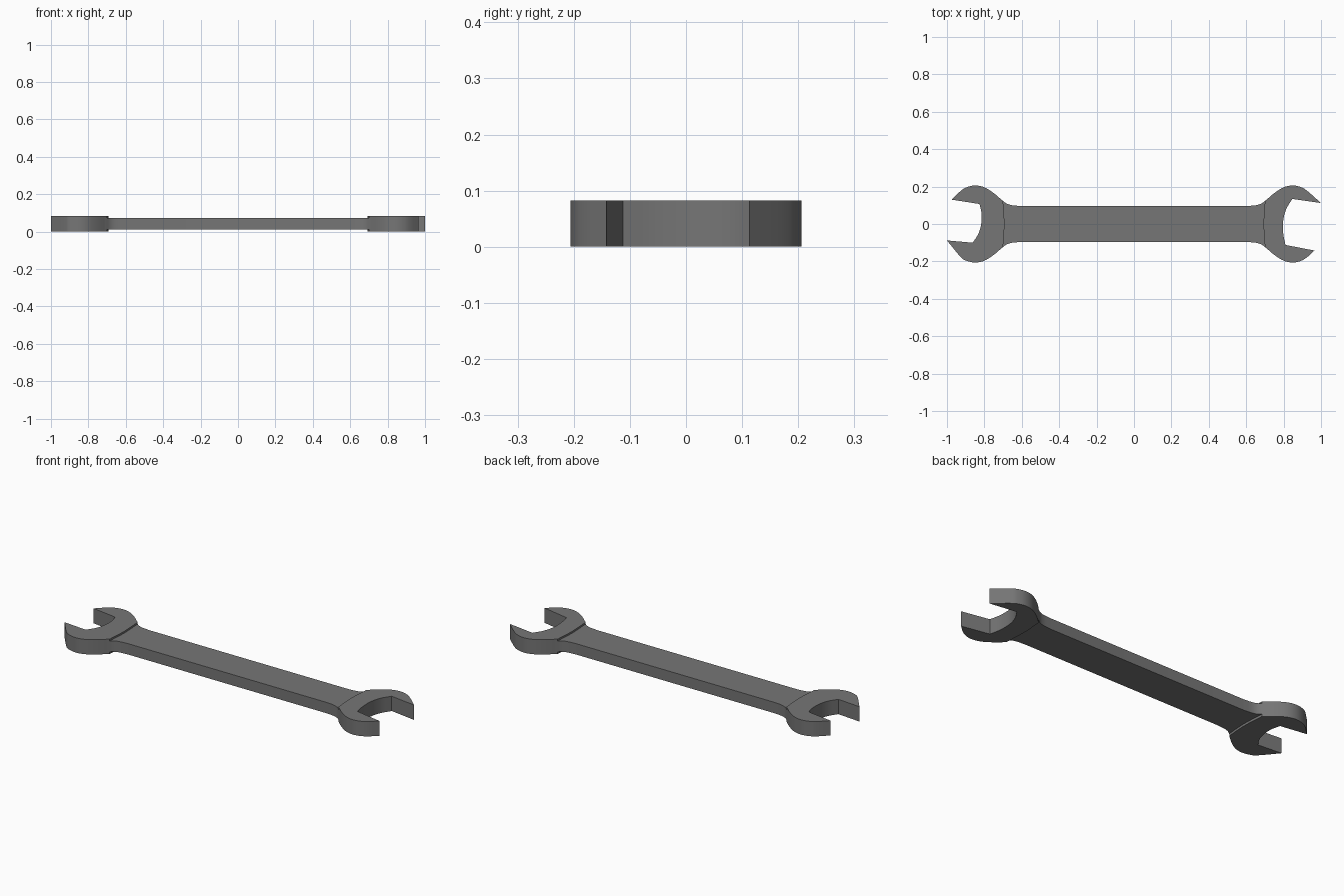
import bpy, bmesh
from mathutils import Vector

cube = bpy.data.objects.get("Cube")
if cube:
    bpy.data.objects.remove(cube, do_unlink=True)

steel = bpy.data.materials.new("dark steel grey")
steel.use_nodes = True
GREY = (0.18, 0.18, 0.18, 1)
steel.diffuse_color = GREY
steel.node_tree.nodes["Principled BSDF"].inputs["Base Color"].default_value = GREY


def spline(points, steps=5):
    """Smooth curve through all the points."""
    p = [Vector(q) for q in points]
    p = [2 * p[0] - p[1]] + p + [2 * p[-1] - p[-2]]
    out = []
    for a, b, c, d in zip(p, p[1:], p[2:], p[3:]):
        for i in range(steps):
            t = i / steps
            out.append(0.5 * (2 * b + (c - a) * t + (2 * a - 5 * b + 4 * c - d) * t ** 2
                              + (3 * b - a - 3 * c + d) * t ** 3))
    return out + [p[-2]]


def prism(name, outline, z0, z1):
    """Extrude a flat outline between two heights."""
    bm = bmesh.new()
    base = bm.faces.new([bm.verts.new((q[0], q[1], z0)) for q in outline])
    top = bmesh.ops.extrude_face_region(bm, geom=[base])["geom"]
    bmesh.ops.translate(bm, vec=(0, 0, z1 - z0),
                        verts=[v for v in top if isinstance(v, bmesh.types.BMVert)])
    bmesh.ops.recalc_face_normals(bm, faces=bm.faces)
    mesh = bpy.data.meshes.new(name)
    bm.to_mesh(mesh)
    bm.free()
    mesh.materials.append(steel)
    obj = bpy.data.objects.new(name, mesh)
    bpy.context.collection.objects.link(obj)
    bpy.ops.object.select_all(action='DESELECT')
    obj.select_set(True)
    bpy.context.view_layer.objects.active = obj
    bpy.ops.object.shade_smooth_by_angle(angle=0.5)


def head(name, side, tip_high, tip_low, throat):
    """Open jaw: rounded back, curved neck edge and a slanted mouth."""
    def cheek(sy, tip):
        corner = [(0.925, 0.178), (0.89, 0.198), (0.847, 0.206), (0.80, 0.196),
                  (0.75, 0.165), (0.70, 0.122)]
        return spline([tip] + [(side * x, sy * y) for x, y in corner])

    neck = spline([(side * 0.70, 0.122), (side * 0.693, 0), (side * 0.70, -0.122)])
    outline = (cheek(1, tip_high) + neck[1:-1] + cheek(-1, tip_low)[::-1]
               + spline(throat))
    prism(name, outline, 0, 0.082)


# Jaws: the mouth on the left (+x) end is the wider one
head("left_jaw", 1, (1.0, 0.112), (0.965, -0.142),
     [(0.81, -0.112), (0.798, -0.05), (0.798, 0.02), (0.815, 0.082), (0.847, 0.134)])
head("right_jaw", -1, (-0.975, 0.13), (-1.0, -0.088),
     [(-0.862, -0.10), (-0.832, -0.052), (-0.817, 0), (-0.815, 0.055), (-0.826, 0.107)])

# Handle: straight bar flaring into both jaws
flare = spline([(0.60, 0.096), (0.65, 0.100), (0.682, 0.110), (0.71, 0.131)])
end = flare + [Vector((0.72, 0))] + [Vector((v.x, -v.y)) for v in reversed(flare)]
prism("handle", end + [-v for v in end], 0.012, 0.072)
